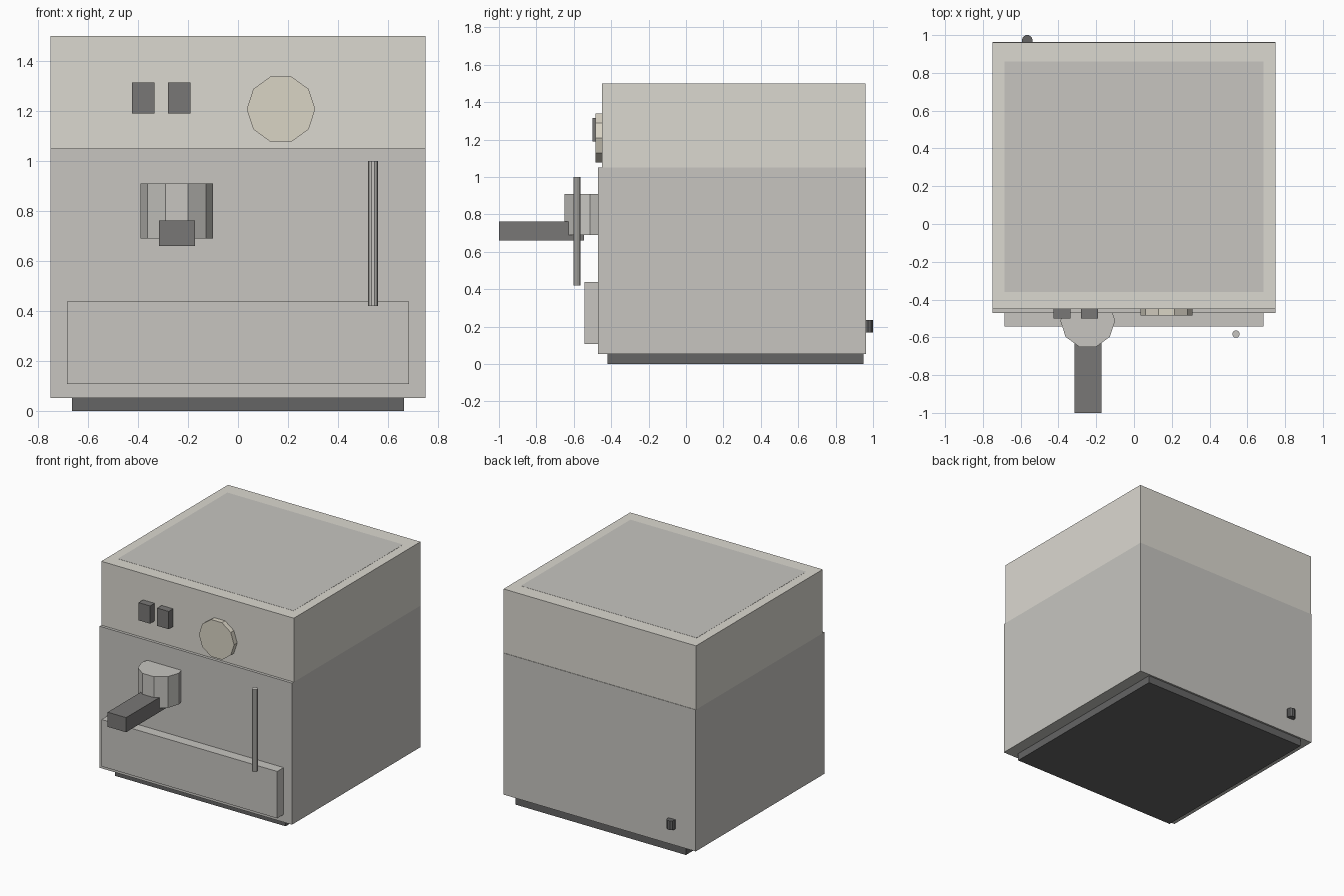
import bpy
from math import pi

if "Cube" in bpy.data.objects:
    bpy.data.objects.remove(bpy.data.objects["Cube"])


def mat(name, rgb):
    m = bpy.data.materials.new(name)
    m.diffuse_color = (*rgb, 1)
    m.use_nodes = True
    m.node_tree.nodes["Principled BSDF"].inputs["Base Color"].default_value = m.diffuse_color
    return m


STEEL = mat("steel", (0.57, 0.56, 0.53))
CREAM = mat("cream", (0.71, 0.69, 0.63))
BRASS = mat("dial_tan", (0.70, 0.66, 0.56))
DARK = mat("dark_plastic", (0.19, 0.185, 0.18))
BLACK = mat("black_rubber", (0.13, 0.13, 0.13))


def box(name, x, y, z, material):
    """Box from (min, max) ranges."""
    bpy.ops.mesh.primitive_cube_add(size=1, location=[sum(r) / 2 for r in (x, y, z)])
    o = bpy.context.object
    o.name = name
    o.scale = [r[1] - r[0] for r in (x, y, z)]
    bpy.ops.object.transform_apply(location=False, rotation=False, scale=True)
    o.data.materials.append(material)
    return o


def decagon(name, centre, radius, depth, material, tilt=0):
    """Ten-sided cylinder with a vertex on the +x axis."""
    bpy.ops.mesh.primitive_cylinder_add(vertices=10, radius=radius, depth=depth, location=centre)
    o = bpy.context.object
    o.name = name
    o.rotation_euler = (tilt, 0, pi / 2)
    if tilt:
        # lay the axis along y, keeping a vertex on +x
        o.rotation_euler = (0, 0, pi / 2)
        bpy.ops.object.transform_apply(location=False, rotation=True, scale=False)
        o.rotation_euler = (tilt, 0, 0)
    bpy.ops.object.transform_apply(location=False, rotation=True, scale=False)
    o.data.materials.append(material)
    return o


# Housing
box("base", (-0.665, 0.665), (-0.42, 0.95), (0, 0.055), BLACK)
box("lower_body", (-0.75, 0.75), (-0.47, 0.963), (0.053, 1.05), STEEL)
box("upper_body", (-0.75, 0.75), (-0.45, 0.96), (1.05, 1.5), CREAM)
box("cup_warmer_plate", (-0.685, 0.685), (-0.36, 0.86), (1.47, 1.501), STEEL)
box("drip_tray", (-0.685, 0.685), (-0.542, -0.46), (0.108, 0.438), STEEL)

# Controls
for i, x in enumerate((-0.38, -0.235)):
    box(f"switch_{i + 1}", (x - 0.045, x + 0.045), (-0.5, -0.44), (1.19, 1.315), DARK)
decagon("dial", (0.172, -0.4625, 1.208), 0.137, 0.045, BRASS, pi / 2)

# Brewing parts
decagon("group_head", (-0.245, -0.512, 0.80), 0.145, 0.22, STEEL)
box("filter_handle", (-0.316, -0.172), (-1.0, -0.545), (0.66, 0.763), DARK)
decagon("steam_wand", (0.54, -0.583, 0.71), 0.02, 0.58, STEEL)

# Cable outlet on the back
decagon("cord_outlet", (-0.565, 0.972, 0.202), 0.029, 0.065, BLACK)
